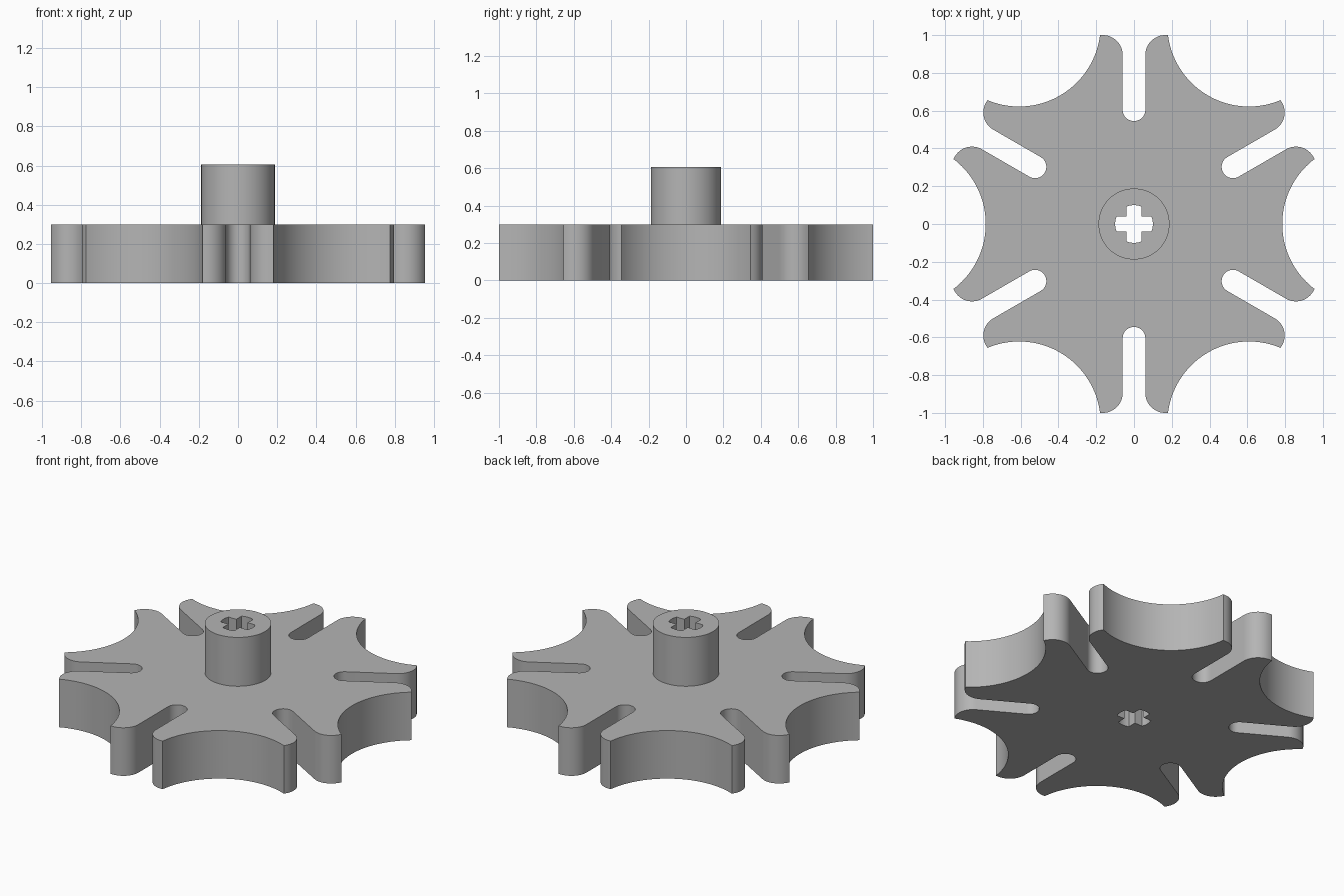
import bpy
import bmesh
from math import sin, cos, pi, radians, asin, atan2
from mathutils import Vector, Matrix

cube = bpy.data.objects.get("Cube")
if cube:
    bpy.data.objects.remove(cube, do_unlink=True)

PLATE_TOP, HUB_TOP = 0.3, 0.605
SLOTS = 6

grey = bpy.data.materials.new("plain grey")
grey.use_nodes = True
colour = (0.46, 0.46, 0.46, 1)
grey.diffuse_color = colour
grey.node_tree.nodes["Principled BSDF"].inputs["Base Color"].default_value = colour


def arc(cx, cy, r, start, end, steps):
    """Points along an arc, angles in radians."""
    angles = [start + (end - start) * i / steps for i in range(steps + 1)]
    return [Vector((cx + r * cos(a), cy + r * sin(a))) for a in angles]


def repeat(points, count):
    """Copy a run of points around the centre, clockwise."""
    return [Matrix.Rotation(-2 * pi * k / count, 2) @ p
            for k in range(count) for p in points]


def extrude_loops(name, loops, bottom, top):
    """Fill an outline with holes and extrude it upward."""
    bm = bmesh.new()
    edges = []
    for loop in loops:
        verts = [bm.verts.new((p.x, p.y, bottom)) for p in loop]
        edges += [bm.edges.new((v, verts[i - 1])) for i, v in enumerate(verts)]
    bmesh.ops.triangle_fill(bm, edges=edges, use_beauty=True)
    geom = bmesh.ops.extrude_face_region(bm, geom=bm.faces[:])["geom"]
    raised = [g for g in geom if isinstance(g, bmesh.types.BMVert)]
    bmesh.ops.translate(bm, verts=raised, vec=(0, 0, top - bottom))
    bmesh.ops.recalc_face_normals(bm, faces=bm.faces[:])
    mesh = bpy.data.meshes.new(name)
    bm.to_mesh(mesh)
    bm.free()
    mesh.materials.append(grey)
    obj = bpy.data.objects.new(name, mesh)
    bpy.context.collection.objects.link(obj)
    bpy.ops.object.select_all(action="DESELECT")
    obj.select_set(True)
    bpy.context.view_layer.objects.active = obj
    bpy.ops.object.shade_smooth_by_angle(angle=radians(30))
    return obj


# Slot with a round bottom and rounded lips, right half then mirrored
half_slot = arc(0, 0.605, 0.06, -pi / 2, 0, 10)
half_slot += arc(0.165, 0.895, 0.105, pi, pi / 2, 12)
tip = Vector((0.18, 1.0))
half_slot.append(tip)
slot = [Vector((-p.x, p.y)) for p in reversed(half_slot[1:])] + half_slot

# Concave scallop joining this slot to the next one
scallop_r, scallop_dist = 0.432, 1.217
centre = Vector((scallop_dist * sin(pi / SLOTS), scallop_dist * cos(pi / SLOTS)))
axis = atan2(-centre.y, -centre.x)
offset = tip - centre
spread = (axis - atan2(offset.y, offset.x) + pi) % (2 * pi) - pi
scallop = arc(centre.x, centre.y, scallop_r, axis - spread, axis + spread, 40)[1:-1]
outline = repeat(slot + scallop, SLOTS)

# Cross-shaped shaft hole with curved arm ends
arm_r, arm_half = 0.1, 0.039
lean = asin(arm_half / arm_r)
arm = arc(0, 0, arm_r, pi / 2 + lean, pi / 2 - lean, 6) + [Vector((arm_half, arm_half))]
cross = repeat(arm, 4)

extrude_loops("slotted_wheel", [outline, cross], 0, PLATE_TOP)
hub_circle = arc(0, 0, 0.188, 0, 2 * pi, 72)[:-1]
extrude_loops("hub", [hub_circle, cross], PLATE_TOP, HUB_TOP)
